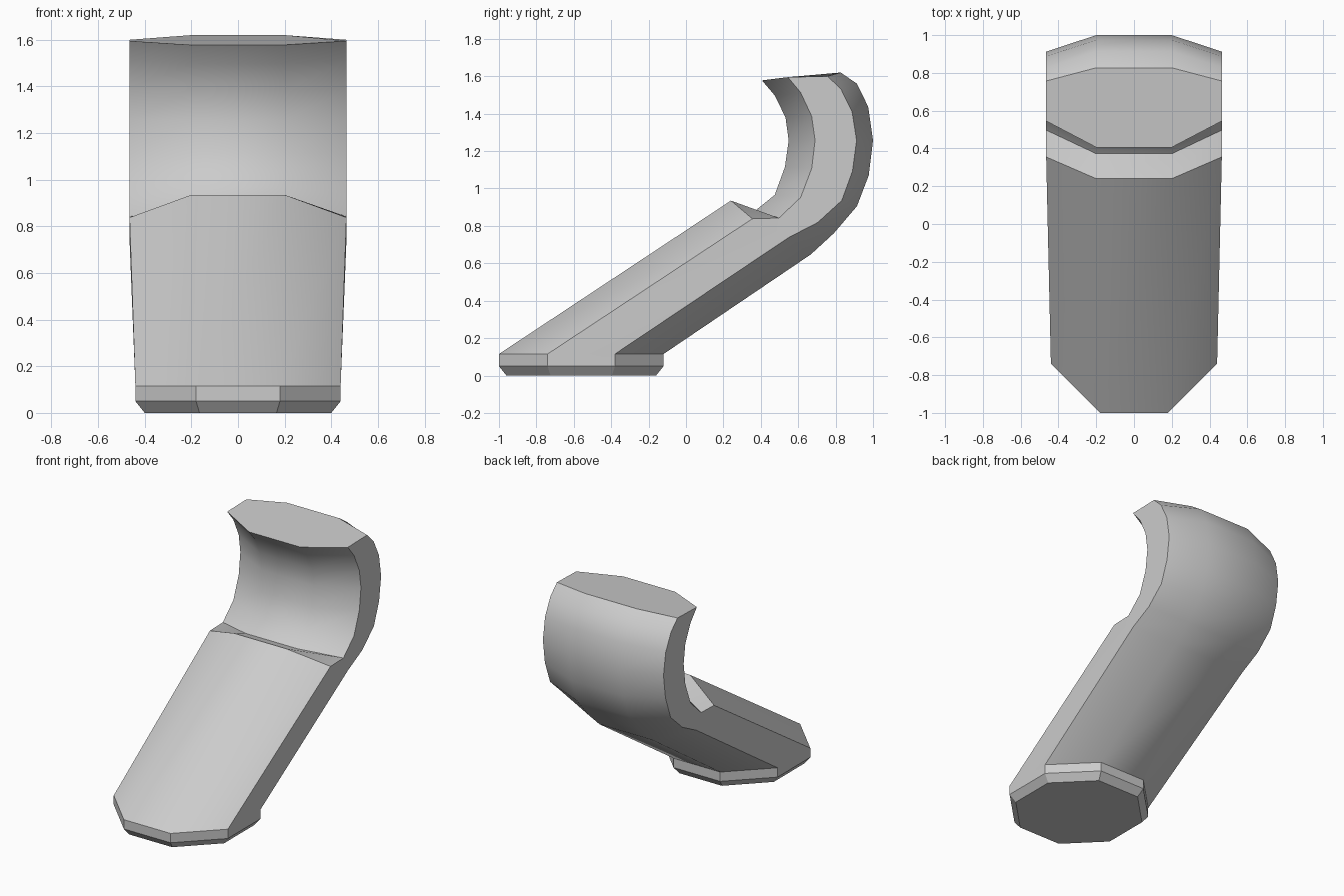
import bpy, bmesh, math

# Octagonal cross-sections. Each ring: inner x, outer x, then (y, z) of the
# front, side-front, side-back and back corner pairs.
rings = [
    # foot: chamfer, upright rim
    (0.165, 0.40, (-0.96, 0), (-0.724, 0), (-0.396, 0), (-0.16, 0)),
    (0.18, 0.44, (-1, 0.05), (-0.74, 0.05), (-0.38, 0.05), (-0.12, 0.05)),
    (0.18, 0.44, (-1, 0.115), (-0.74, 0.115), (-0.38, 0.115), (-0.12, 0.115)),
    # top of the slanted shaft
    (0.20, 0.465, (0.24, 0.935), (0.355, 0.838), (0.549, 0.738), (0.667, 0.647)),
    # curved hook
    (0.20, 0.465, (0.372, 0.883), (0.497, 0.842), (0.704, 0.818), (0.79, 0.76)),
    (0.20, 0.465, (0.474, 0.965), (0.613, 0.952), (0.833, 0.936), (0.914, 0.905)),
    (0.20, 0.465, (0.529, 1.115), (0.672, 1.107), (0.89, 1.092), (0.977, 1.07)),
    (0.20, 0.465, (0.549, 1.257), (0.69, 1.257), (0.912, 1.257), (1.0, 1.257)),
    (0.20, 0.465, (0.532, 1.38), (0.672, 1.386), (0.888, 1.41), (0.974, 1.437)),
    (0.20, 0.465, (0.474, 1.498), (0.613, 1.513), (0.829, 1.53), (0.914, 1.56)),
    (0.20, 0.465, (0.406, 1.578), (0.545, 1.595), (0.757, 1.60), (0.827, 1.62)),
]


def ring_points(ring):
    """Mirror the four corner pairs into a closed octagon."""
    xi, xo, *corners = ring
    half = [(x, y, z) for x, (y, z) in zip((xi, xo, xo, xi), corners)]
    return half + [(-x, y, z) for x, y, z in reversed(half)]


# Bent body: skin the rings and cap both ends
bm = bmesh.new()
loops = [[bm.verts.new(p) for p in ring_points(r)] for r in rings]
for a, b in zip(loops, loops[1:]):
    for i in range(8):
        j = (i + 1) % 8
        bm.faces.new((a[i], a[j], b[j], b[i]))
bm.faces.new(loops[0])
bm.faces.new(loops[-1])
bmesh.ops.recalc_face_normals(bm, faces=bm.faces)
mesh = bpy.data.meshes.new("bent_pipe")
bm.to_mesh(mesh)
bm.free()

body = bpy.data.objects.new("bent_pipe", mesh)
bpy.context.collection.objects.link(body)
bpy.context.view_layer.objects.active = body
body.select_set(True)
bpy.ops.object.shade_smooth_by_angle(angle=math.radians(30))
